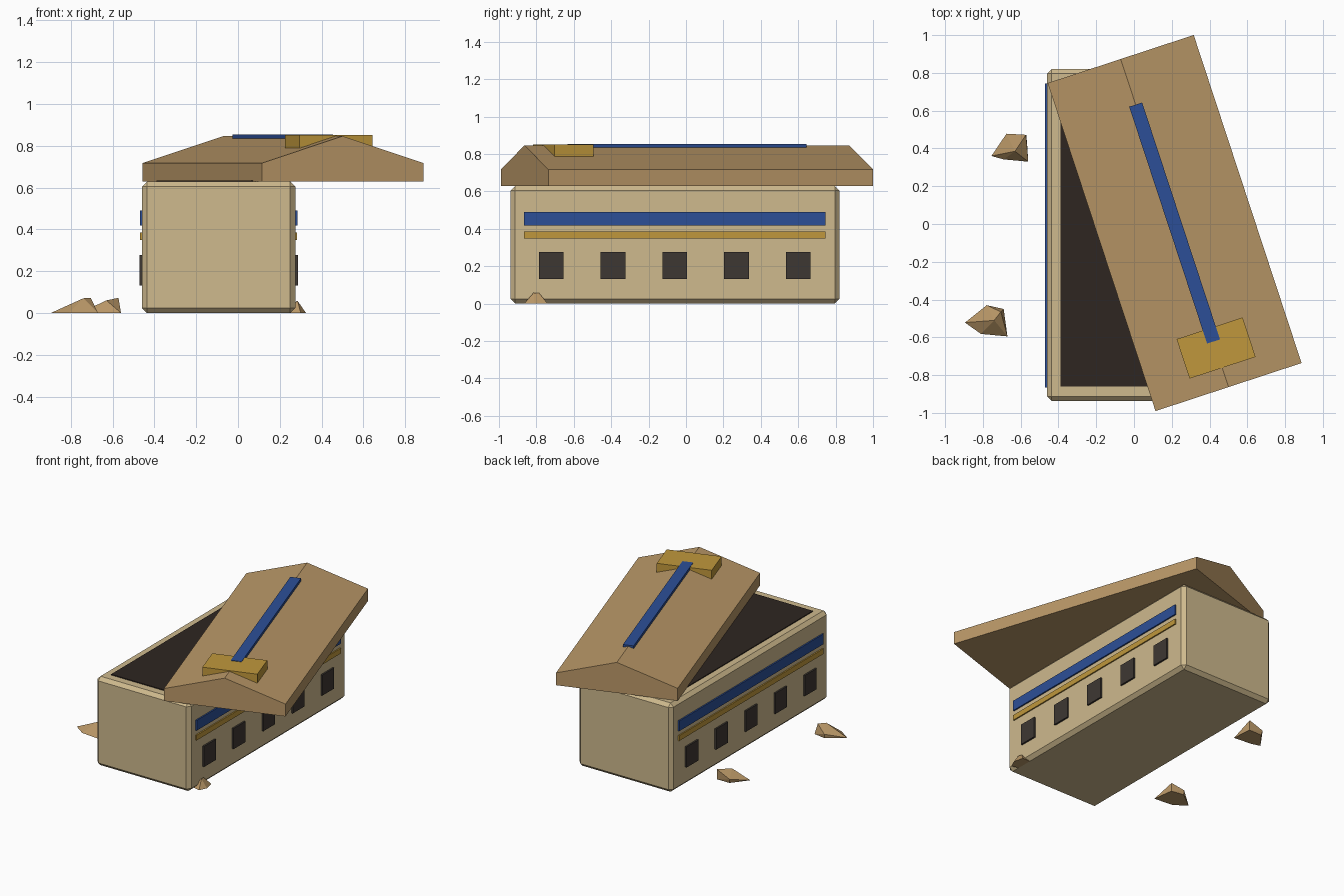
import bpy, bmesh
from math import radians
from mathutils import Matrix

if "Cube" in bpy.data.objects:
    bpy.data.objects.remove(bpy.data.objects["Cube"])


def material(name, rgb):
    m = bpy.data.materials.new(name)
    m.diffuse_color = [(c / 255) ** 2.2 for c in rgb] + [1]
    m.use_nodes = True
    m.node_tree.nodes["Principled BSDF"].inputs["Base Color"].default_value = m.diffuse_color
    return m


STONE = material("pale_stone", (205, 184, 140))
LID = material("brown_stone", (184, 150, 103))
BLUE = material("blue_paint", (48, 80, 150))
GOLD = material("gold_paint", (190, 150, 62))
DARK = material("dark_inside", (50, 42, 38))
PANEL = material("dark_panel", (64, 58, 54))


def finish(name, bm, mat, matrix=Matrix()):
    bmesh.ops.recalc_face_normals(bm, faces=bm.faces)
    me = bpy.data.meshes.new(name)
    bm.to_mesh(me)
    bm.free()
    me.materials.append(mat)
    ob = bpy.data.objects.new(name, me)
    ob.matrix_world = matrix
    bpy.context.collection.objects.link(ob)
    return ob


def box(name, lo, hi, mat, matrix=Matrix(), bevel=0):
    bm = bmesh.new()
    bmesh.ops.create_cube(bm, size=1)
    for v in bm.verts:
        v.co = [(a + b) / 2 + c * (b - a) for a, b, c in zip(lo, hi, v.co)]
    if bevel:
        bmesh.ops.bevel(bm, geom=bm.edges[:], offset=bevel, segments=1,
                        profile=0.5, affect='EDGES')
    return finish(name, bm, mat, matrix)


def hull(name, points, mat):
    bm = bmesh.new()
    for p in points:
        bm.verts.new(p)
    bmesh.ops.convex_hull(bm, input=bm.verts[:])
    return finish(name, bm, mat)


# chest body and the dark opening on its top
X0, X1 = -0.46, 0.274
box("chest_body", (X0, -0.937, 0), (X1, 0.82, 0.628), STONE, bevel=0.024)
box("dark_opening", (-0.39, -0.86, 0.56), (0.204, 0.745, 0.634), DARK)

# painted bands and panels on both long sides
for side, x in (("left", X0), ("right", X1)):
    def strip(name, y0, y1, z0, z1, out, mat):
        box(f"{side}_{name}", (x - out, y0, z0), (x + out, y1, z1), mat)
    strip("blue_band", -0.866, 0.745, 0.418, 0.49, 0.010, BLUE)
    strip("gold_band", -0.866, 0.745, 0.348, 0.385, 0.009, GOLD)
    for i in range(5):
        y = -0.72 + 0.33 * i
        strip(f"panel_{i + 1}", y - 0.066, y + 0.066, 0.131, 0.277, 0.012, PANEL)

# gabled lid, slid off and turned
turn = Matrix.Translation((0.215, 0.005, 0)) @ Matrix.Rotation(radians(18.2), 4, 'Z')
profile = [(-0.407, 0.63), (0.407, 0.63), (0.407, 0.717), (0, 0.846), (-0.407, 0.717)]
bm = bmesh.new()
face = bm.faces.new([bm.verts.new((x, -0.914, z)) for x, z in profile])
ext = bmesh.ops.extrude_face_region(bm, geom=[face])
for v in ext["geom"]:
    if isinstance(v, bmesh.types.BMVert):
        v.co.y = 0.914
finish("lid", bm, LID, turn)
box("lid_gold_block", (-0.182, -0.807, 0.787), (0.186, -0.587, 0.851), GOLD, turn)
box("lid_blue_strip", (-0.036, -0.66, 0.832), (0.036, 0.66, 0.854), BLUE, turn)

# broken stone chips on the ground
hull("chip_back", [(-0.755, 0.36, 0), (-0.675, 0.478, 0.03), (-0.572, 0.472, 0.072),
                   (-0.565, 0.41, 0.03), (-0.56, 0.33, 0), (-0.69, 0.342, 0),
                   (-0.63, 0.385, 0.06), (-0.57, 0.47, 0), (-0.67, 0.47, 0)], LID)
hull("chip_front", [(-0.895, -0.522, 0), (-0.78, -0.43, 0.03), (-0.705, -0.465, 0.072),
                    (-0.67, -0.595, 0), (-0.81, -0.582, 0), (-0.74, -0.51, 0.07),
                    (-0.69, -0.45, 0), (-0.78, -0.435, 0)], LID)
hull("chip_right", [(0.325, -0.81, 0), (0.31, -0.74, 0), (0.22, -0.74, 0),
                    (0.21, -0.84, 0), (0.30, -0.865, 0), (0.285, -0.815, 0.058),
                    (0.28, -0.785, 0.056)], LID)
